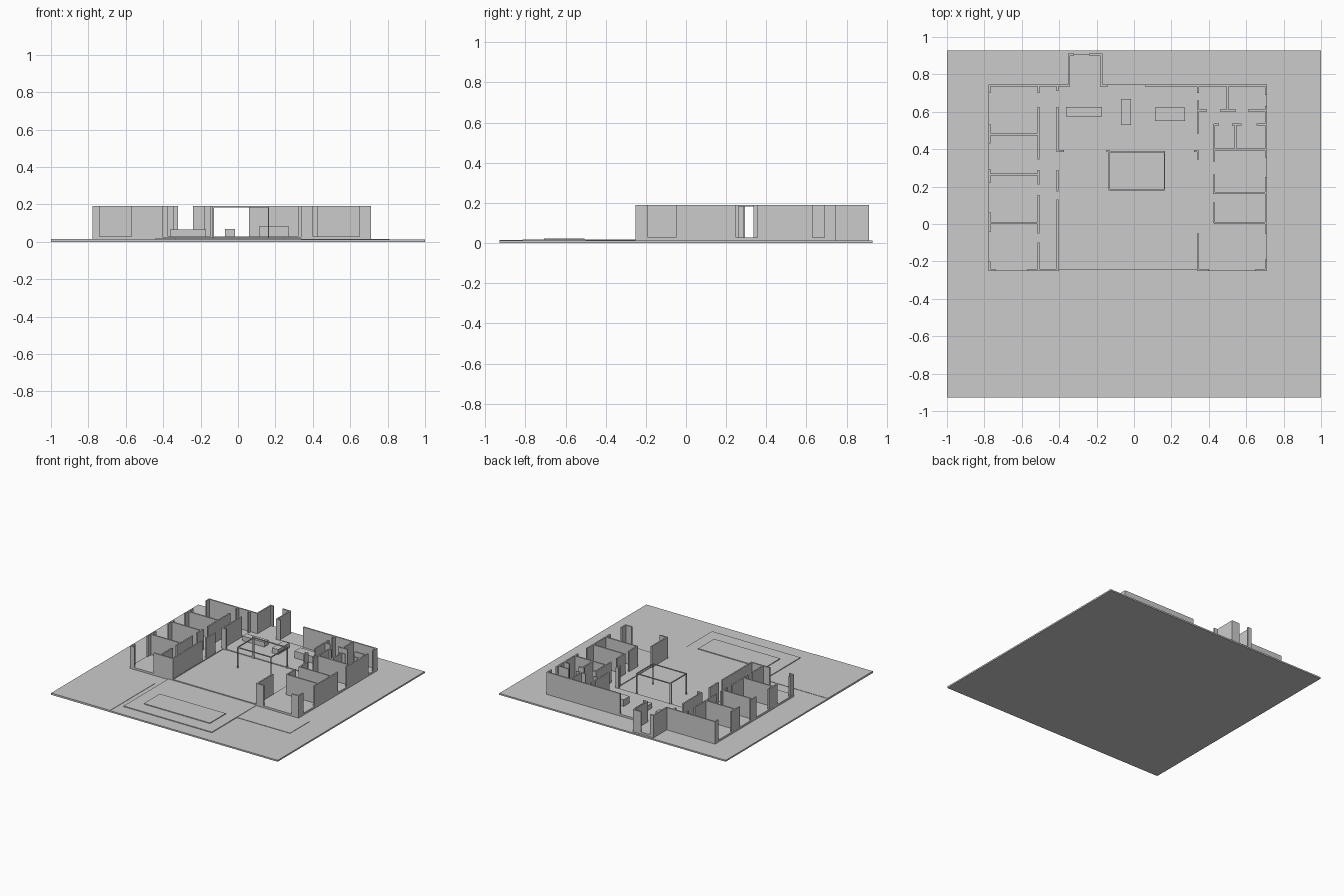
import bpy
import bmesh

if "Cube" in bpy.data.objects:
    bpy.data.objects.remove(bpy.data.objects["Cube"])

T = 0.011              # wall thickness
Z0, FLOOR, TOP = 0.012, 0.028, 0.19


def boxes(name, items):
    """One object from boxes given as (x0, x1, y0, y1, z0, z1)."""
    bm = bmesh.new()
    for x0, x1, y0, y1, z0, z1 in items:
        vs = bmesh.ops.create_cube(bm, size=1)["verts"]
        for v in vs:
            v.co.x = x0 if v.co.x < 0 else x1
            v.co.y = y0 if v.co.y < 0 else y1
            v.co.z = z0 if v.co.z < 0 else z1
    me = bpy.data.meshes.new(name)
    bm.to_mesh(me)
    bm.free()
    ob = bpy.data.objects.new(name, me)
    bpy.context.collection.objects.link(ob)
    return ob


def wall_y(name, x, spans):
    """Wall running along y, centred on x, in pieces between openings."""
    boxes(name, [(x - T / 2, x + T / 2, a, b, Z0, TOP) for a, b in spans])


def wall_x(name, y, spans):
    """Wall running along x, centred on y, in pieces between openings."""
    boxes(name, [(a, b, y - T / 2, y + T / 2, Z0, TOP) for a, b in spans])


# Site, paving and pool
boxes("ground", [(-1, 1, -0.928, 0.928, 0, Z0)])
boxes("driveway", [(-1, -0.48, -0.928, -0.36, 0.005, 0.0145)])
boxes("side_terrace", [(0.34, 0.81, -0.5, -0.255, 0.005, 0.015)])
boxes("pool_deck", [(-0.44, 0.34, -0.815, -0.25, 0.005, 0.018)])
boxes("pool", [(-0.337, 0.246, -0.706, -0.505, 0.01, 0.024)])

# House floors around a slightly lower courtyard
boxes("left_wing_floor", [(-0.778, -0.4, -0.25, 0.745, 0.005, FLOOR)])
boxes("right_wing_floor", [(0.342, 0.71, -0.25, 0.745, 0.005, FLOOR)])
boxes("living_floor", [(-0.4, 0.342, 0.39, 0.745, 0.005, FLOOR)])
boxes("entrance_floor", [(-0.347, -0.175, 0.745, 0.91, 0.005, FLOOR)])
boxes("courtyard_floor", [(-0.4, 0.342, -0.245, 0.39, 0.005, 0.022)])

# Outer walls
F, B = -0.25, 0.745
wall_y("left_outer_wall", -0.772, [(F, -0.2), (-0.043, 0.064), (0.22, 0.295), (0.43, 0.535), (0.70, B)])
wall_y("right_outer_wall", 0.705, [(F, -0.19), (-0.05, 0.25), (0.355, 0.63), (0.69, B)])
wall_x("front_wall", -0.245, [(-0.778, -0.74), (-0.57, -0.40), (0.34, 0.40), (0.65, 0.71)])
wall_x("back_wall", 0.74, [(-0.778, -0.345), (-0.178, -0.14), (0.06, 0.71)])

# Entrance projection
for side, x in (("left", -0.347), ("right", -0.175)):
    wall_y("entrance_wall_" + side, x, [(0.735, 0.912)])
wall_x("entrance_back_wall", 0.907, [(-0.35, -0.32), (-0.24, -0.172)])

# Left wing corridor walls and room dividers
wall_y("left_room_wall", -0.511, [(F, -0.10), (-0.05, 0.155), (0.21, 0.29), (0.345, 0.625), (0.70, B)])
wall_y("left_corridor_wall", -0.408, [(F, 0.13), (0.175, 0.29), (0.385, 0.625), (0.71, B)])
for i, y in enumerate((0.005, 0.265, 0.48)):
    wall_x("left_divider_%d" % i, y, [(-0.772, -0.511)])

# Right wing corridor walls and room dividers
wall_y("right_corridor_wall", 0.341, [(F, -0.05), (0.345, 0.39), (0.485, 0.66), (0.70, B)])
wall_y("right_room_wall", 0.428, [(0.005, 0.115), (0.16, 0.265), (0.335, 0.535)])
for i, y in enumerate((0.005, 0.165, 0.398)):
    wall_x("right_divider_%d" % i, y, [(0.428, 0.705)])
wall_x("service_wall", 0.607, [(0.341, 0.39), (0.46, 0.545), (0.61, 0.705)])
wall_x("bath_wall", 0.532, [(0.428, 0.455), (0.525, 0.575), (0.655, 0.705)])
wall_y("service_divider", 0.5, [(0.607, B)])
wall_y("bath_divider", 0.543, [(0.398, 0.532)])

# Short wall returns between living room and courtyard
wall_x("living_front_stubs", 0.39, [(-0.408, -0.375), (-0.147, -0.13), (0.32, 0.345)])

# Pergola frame in the courtyard
px0, px1, py0, py1, w = -0.135, 0.167, 0.18, 0.39, 0.007
frame = [(x, x + w, y, y + w, 0.02, TOP) for x in (px0, px1 - w) for y in (py0, py1 - w)]
frame += [(px0, px1, y, y + w, TOP - w, TOP) for y in (py0, py1 - w)]
frame += [(x, x + w, py0, py1, TOP - w, TOP) for x in (px0, px1 - w)]
boxes("pergola", frame)

# Furniture blocks in the living room
boxes("sofa", [(-0.364, -0.171, 0.576, 0.626, FLOOR, 0.066)])
boxes("table", [(-0.07, -0.015, 0.528, 0.668, FLOOR, 0.068)])
boxes("kitchen_island", [(0.113, 0.274, 0.55, 0.624, FLOOR, 0.082)])
